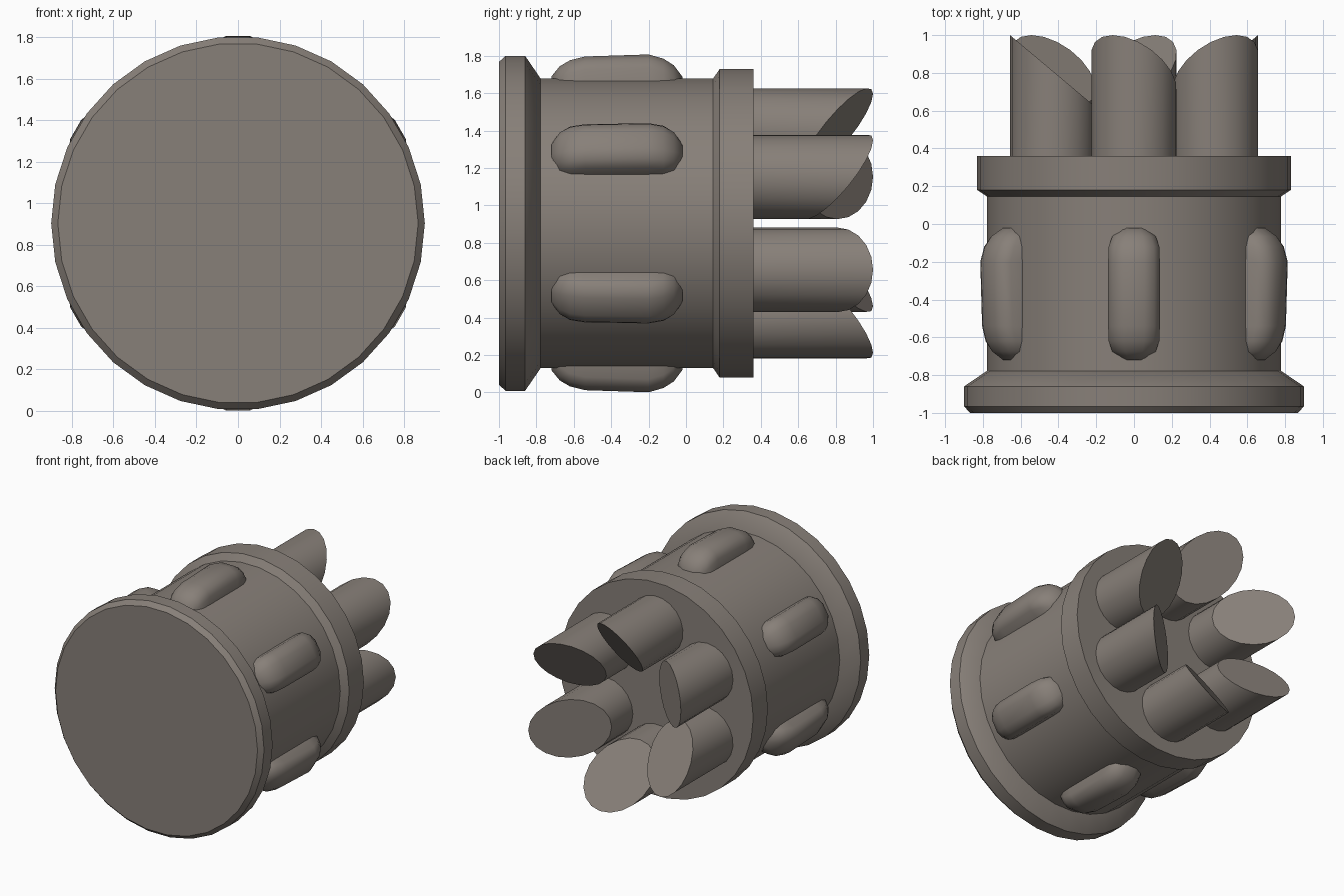
import bpy, bmesh, math
from math import cos, sin, radians, pi

if "Cube" in bpy.data.objects:
    bpy.data.objects.remove(bpy.data.objects["Cube"])

ZC = 0.904  # height of the main axis, which runs along y

mat = bpy.data.materials.new("warm grey")
mat.diffuse_color = (0.245, 0.215, 0.19, 1)
mat.use_nodes = True
mat.node_tree.nodes["Principled BSDF"].inputs["Base Color"].default_value = mat.diffuse_color


def loft(name, rings, angle=35):
    """Skin a list of equal-length closed rings and cap both ends."""
    bm = bmesh.new()
    vr = [[bm.verts.new(p) for p in ring] for ring in rings]
    n = len(vr[0])
    for a, b in zip(vr, vr[1:]):
        for i in range(n):
            j = (i + 1) % n
            bm.faces.new((a[i], a[j], b[j], b[i]))
    bm.faces.new(vr[0])
    bm.faces.new(vr[-1])
    bmesh.ops.recalc_face_normals(bm, faces=bm.faces)
    me = bpy.data.meshes.new(name)
    bm.to_mesh(me)
    bm.free()
    me.materials.append(mat)
    ob = bpy.data.objects.new(name, me)
    bpy.context.collection.objects.link(ob)
    bpy.ops.object.select_all(action='DESELECT')
    ob.select_set(True)
    bpy.context.view_layer.objects.active = ob
    bpy.ops.object.shade_smooth_by_angle(angle=radians(angle))
    return ob


def lathe(name, profile, sides):
    return loft(name, [[(r * cos(2 * pi * i / sides), y, ZC + r * sin(2 * pi * i / sides))
                        for i in range(sides)] for r, y in profile])


# Wide base disc with softened rim
lathe("base_disc", [(0.868, -1.0), (0.90, -0.965), (0.90, -0.86), (0.775, -0.775)], 30)
# Drum body with flared collar
lathe("drum_body", [(0.778, -0.80), (0.778, 0.145), (0.83, 0.18), (0.83, 0.36)], 30)


# Rounded grip pads around the drum: (y, half width, outer radius)
PAD = [(-0.72, 0.065, 0.785), (-0.675, 0.115, 0.84), (-0.62, 0.134, 0.872),
       (-0.54, 0.137, 0.892), (-0.20, 0.137, 0.903), (-0.12, 0.134, 0.88),
       (-0.065, 0.115, 0.845), (-0.02, 0.065, 0.785)]
SECTION = [(-1, None), (-1, 0.07), (-0.78, 0.025), (-0.4, 0.0),
           (0.4, 0.0), (0.78, 0.025), (1, 0.07), (1, None)]


def pad_ring(y, w, r, a):
    pts = []
    for t, drop in SECTION:
        rr = 0.68 if drop is None else r - drop
        tt = t * w
        pts.append((rr * cos(a) - tt * sin(a), y, ZC + rr * sin(a) + tt * cos(a)))
    return pts


# Cylindrical prongs with slanted tips, each slant turned 30 degrees from radial
R, RING, SLOPE, N = 0.226, 0.497, 0.84, 20


def prong_rings(a):
    tip = a + radians(30)
    low, high = [], []
    for i in range(N):
        b = tip + 2 * pi * i / N
        x, z = RING * cos(a) + R * cos(b), ZC + RING * sin(a) + R * sin(b)
        low.append((x, 0.30, z))
        high.append((x, 1.0 - SLOPE * R * (1 - cos(b - tip)), z))
    return [low, high]


for k in range(6):
    ang = radians(30 + 60 * k)
    loft(f"grip_pad_{k + 1}", [pad_ring(y, w, r, ang) for y, w, r in PAD], 50)
    loft(f"prong_{k + 1}", prong_rings(ang))
